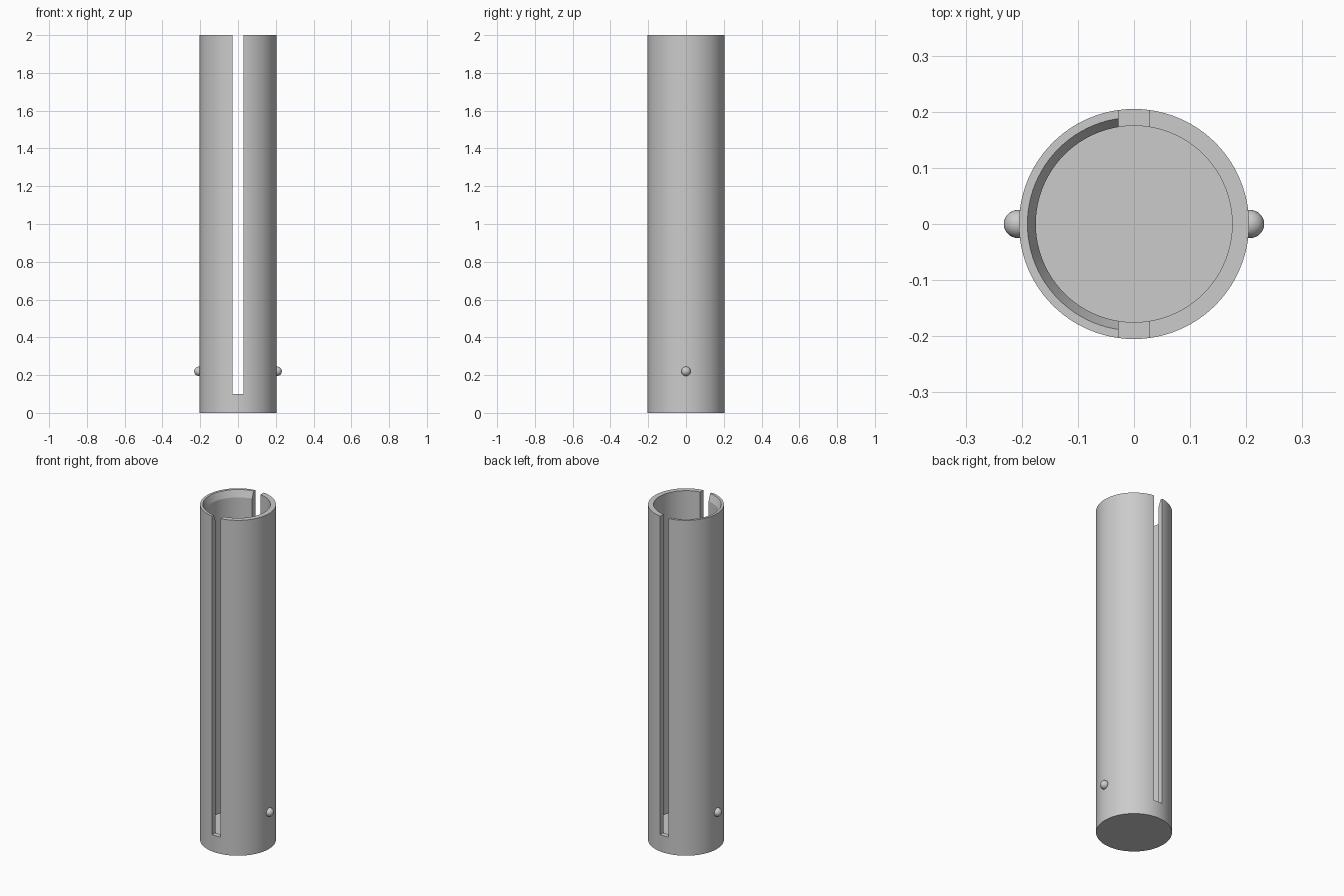
import bpy
import bmesh
import math

cube = bpy.data.objects.get("Cube")
if cube:
    bpy.data.objects.remove(cube, do_unlink=True)

OUTER, INNER = 0.205, 0.175
SLOT_HALF = 0.028
SLOT_BOTTOM, FLOOR, TOP = 0.10, 0.09, 2.0
SEGMENTS = 96

grey = bpy.data.materials.new("plain_grey")
grey.use_nodes = True
grey.diffuse_color = (0.6, 0.6, 0.6, 1)
grey.node_tree.nodes["Principled BSDF"].inputs["Base Color"].default_value = (0.6, 0.6, 0.6, 1)


def lathe(profile, closed):
    """Turn a list of (radius, height) points around the z axis."""
    bm = bmesh.new()
    verts = [bm.verts.new((r, 0, z)) for r, z in profile]
    edges = [bm.edges.new(pair) for pair in zip(verts, verts[1:])]
    if closed:
        edges.append(bm.edges.new((verts[-1], verts[0])))
    bmesh.ops.spin(bm, geom=verts + edges, cent=(0, 0, 0), axis=(0, 0, 1),
                   angle=math.tau, steps=SEGMENTS, use_duplicate=False)
    bmesh.ops.remove_doubles(bm, verts=bm.verts[:], dist=0.0001)
    return bm


def finish(bm, name):
    bmesh.ops.recalc_face_normals(bm, faces=bm.faces[:])
    mesh = bpy.data.meshes.new(name)
    bm.to_mesh(mesh)
    bm.free()
    mesh.materials.append(grey)
    obj = bpy.data.objects.new(name, mesh)
    bpy.context.collection.objects.link(obj)
    bpy.ops.object.select_all(action='DESELECT')
    obj.select_set(True)
    bpy.context.view_layer.objects.active = obj
    bpy.ops.object.shade_smooth_by_angle(angle=math.radians(20))
    return obj


def half_shell(name, side, profile):
    """A tube wall cut flat along the slots, kept on one side of x."""
    bm = lathe(profile, True)
    bmesh.ops.bisect_plane(bm, geom=bm.verts[:] + bm.edges[:] + bm.faces[:],
                           plane_co=(side * SLOT_HALF, 0, 0),
                           plane_no=(side, 0, 0), clear_inner=True)
    bmesh.ops.holes_fill(bm, edges=[e for e in bm.edges if e.is_boundary], sides=0)
    # The underside is hidden against the base
    hidden = [f for f in bm.faces if all(v.co.z < SLOT_BOTTOM + 0.001 for v in f.verts)]
    bmesh.ops.delete(bm, geom=hidden, context='FACES')
    return finish(bm, name)


# Solid base cup with a slightly sunken floor
finish(lathe([(0, 0), (OUTER, 0), (OUTER, SLOT_BOTTOM), (INNER, SLOT_BOTTOM),
              (INNER, FLOOR), (0, FLOOR)], False), "base")

# Two upright walls; the right one has a bevelled inner lip
half_shell("left_wall", 1, [(OUTER, SLOT_BOTTOM), (OUTER, TOP),
                            (INNER, TOP), (INNER, SLOT_BOTTOM)])
half_shell("right_wall", -1, [(OUTER, SLOT_BOTTOM), (OUTER, TOP), (0.19, TOP),
                              (INNER, TOP - 0.04), (INNER, SLOT_BOTTOM)])

# Round side studs
for side, name in ((1, "left_stud"), (-1, "right_stud")):
    bm = bmesh.new()
    bmesh.ops.create_uvsphere(bm, u_segments=32, v_segments=16, radius=0.025)
    bmesh.ops.translate(bm, verts=bm.verts[:], vec=(side * 0.207, 0, 0.22))
    finish(bm, name)
